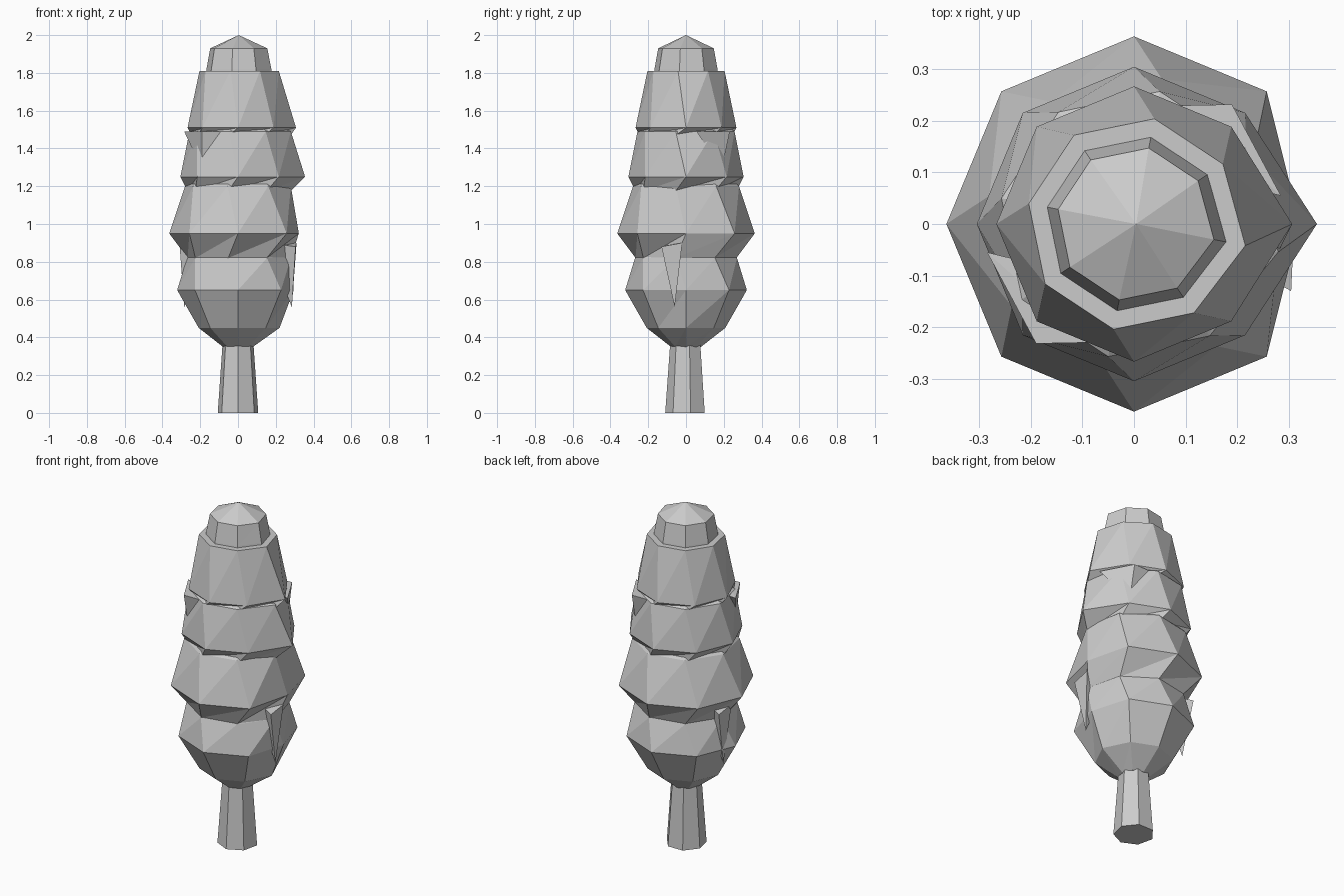
import bpy, bmesh
from math import radians, cos, sin

if "Cube" in bpy.data.objects:
    bpy.data.objects.remove(bpy.data.objects["Cube"])


def make_object(name, bm):
    bmesh.ops.recalc_face_normals(bm, faces=bm.faces)
    mesh = bpy.data.meshes.new(name)
    bm.to_mesh(mesh)
    bm.free()
    obj = bpy.data.objects.new(name, mesh)
    bpy.context.collection.objects.link(obj)
    return obj


def stack(name, sides, rings, apex=None):
    """Flat-faced loft; each ring is (z, radius, twist, radius of first corner)."""
    bm = bmesh.new()
    loops = []
    for z, r, twist, first in rings:
        loop = []
        for i in range(sides):
            a = radians(twist + 360 * i / sides)
            rad = first if i == 0 else r
            loop.append(bm.verts.new((rad * cos(a), rad * sin(a), z)))
        loops.append(loop)
    for low, high in zip(loops, loops[1:]):
        for i in range(sides):
            j = (i + 1) % sides
            bm.faces.new((low[i], low[j], high[j]))
            bm.faces.new((low[i], high[j], high[i]))
    bm.faces.new(loops[0][::-1])
    if apex:
        tip = bm.verts.new(apex)
        for i in range(sides):
            bm.faces.new((loops[-1][i], loops[-1][(i + 1) % sides], tip))
    else:
        bm.faces.new(loops[-1])
    return make_object(name, bm)


def leaf_wedge(name, points, turn):
    """Small faceted lump poking out between two tiers."""
    bm = bmesh.new()
    s = -1 if turn else 1
    for x, y, z in points:
        bm.verts.new((s * x, s * y, z))
    bmesh.ops.convex_hull(bm, input=bm.verts)
    return make_object(name, bm)


# Seven-sided trunk
stack("trunk", 7, [(0, .11, -90, .11), (.42, .08, -90, .08)])

# Overlapping eight-sided foliage tiers, lowest first
tiers = {
    "foliage_bottom": [(.35, .08, 0, .08), (.45, .208, 0, .22),
                       (.65, .322, 0, .295), (.82, .275, -11, .285),
                       (.93, .22, -11, .22)],
    "foliage_lower": [(.74, .20, -11, .20), (.82, .272, -11, .285),
                      (.95, .364, 0, .322), (1.20, .286, -11, .285),
                      (1.27, .22, -11, .22)],
    "foliage_middle": [(1.10, .20, -11, .20), (1.175, .272, -11, .285),
                       (1.25, .305, 0, .355), (1.49, .262, -11, .285),
                       (1.53, .20, -11, .20)],
    "foliage_upper": [(1.41, .19, -11, .20), (1.47, .25, -11, .285),
                      (1.51, .267, 0, .307), (1.81, .208, -11, .22)],
}
for name, rings in tiers.items():
    stack(name, 8, rings)

# Cap with pointed top
stack("foliage_top", 8, [(1.77, .177, -11, .19), (1.82, .17, -11, .18),
                         (1.93, .150, -11, .158)], (.004, 0, 2))

# Lumps on opposite sides of the tree
upper_lump = [(.19, .232, 1.49), (.09, .23, 1.49), (.285, .055, 1.49),
              (.19, .19, 1.29), (.1, .1, 1.47)]
lower_lump = [(.305, -.13, .88), (.31, -.02, .9), (.285, -.06, .56),
              (.15, -.05, .9)]
for turn in (0, 1):
    leaf_wedge(f"upper_lump_{turn}", upper_lump, turn)
    leaf_wedge(f"lower_lump_{turn}", lower_lump, turn)
